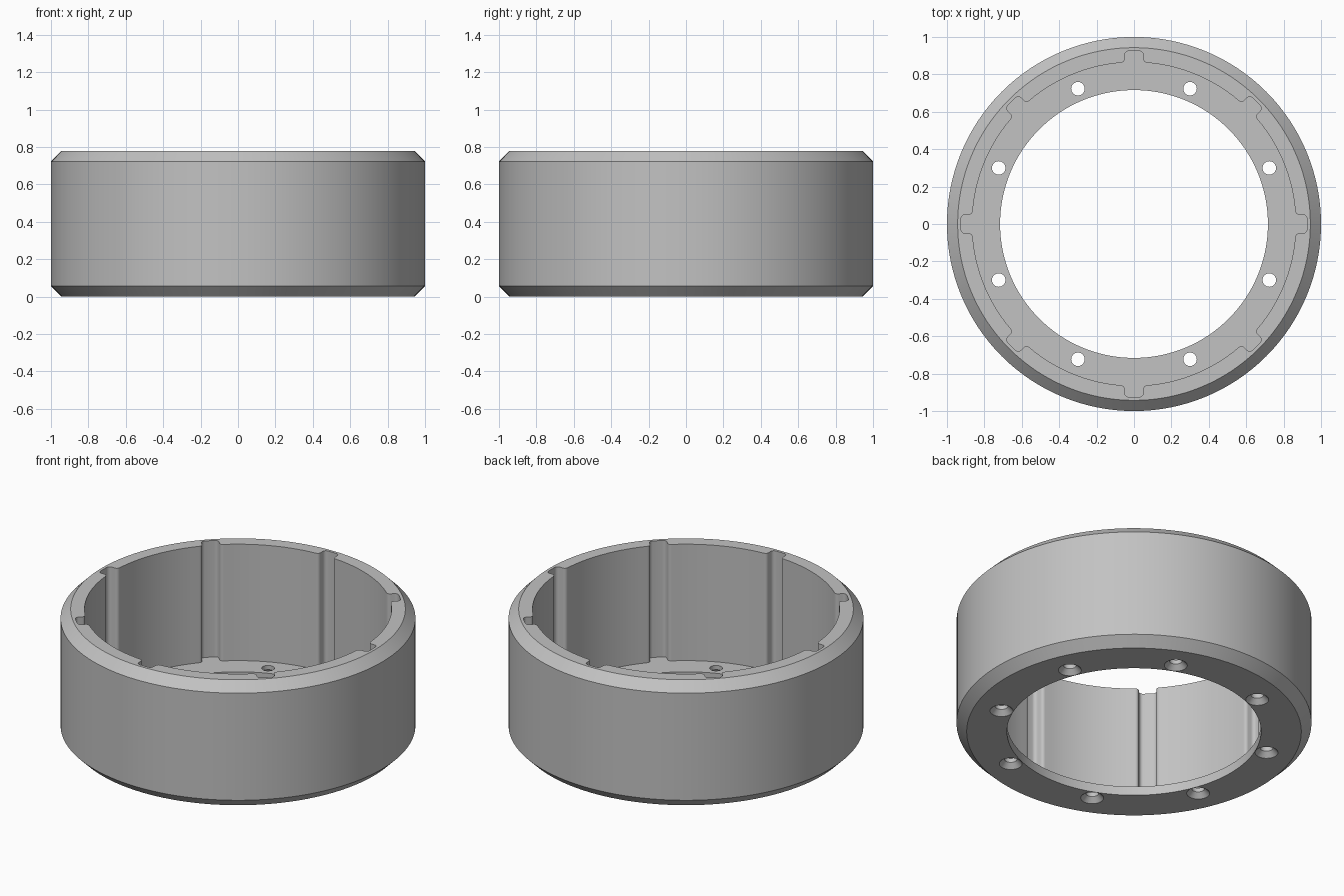
import bpy
import bmesh
import math

if "Cube" in bpy.data.objects:
    bpy.data.objects.remove(bpy.data.objects["Cube"])

R, H, CH = 1.0, 0.78, 0.057           # outer radius, height, chamfer
BORE, FLOOR, OPENING = 0.865, 0.056, 0.716
SEG = 128

grey = bpy.data.materials.new("grey metal")
grey.diffuse_color = (0.54, 0.54, 0.54, 1)
grey.use_nodes = True
grey.node_tree.nodes["Principled BSDF"].inputs["Base Color"].default_value = grey.diffuse_color


def circle(r, n=SEG, cx=0.0, cy=0.0):
    return [(cx + r * math.cos(2 * math.pi * i / n),
             cy + r * math.sin(2 * math.pi * i / n)) for i in range(n)]


def stack(name, layers):
    """Closed solid skinned through (outline, z) layers of equal point count."""
    bm = bmesh.new()
    rings = [[bm.verts.new((x, y, z)) for x, y in pts] for pts, z in layers]
    for a, b in zip(rings, rings[1:]):
        n = len(a)
        for i in range(n):
            j = (i + 1) % n
            bm.faces.new((a[i], a[j], b[j], b[i]))
    bm.faces.new(rings[0][::-1])
    bm.faces.new(rings[-1])
    me = bpy.data.meshes.new(name)
    bm.to_mesh(me)
    bm.free()
    ob = bpy.data.objects.new(name, me)
    bpy.context.collection.objects.link(ob)
    me.materials.append(grey)
    return ob


def cut(target, cutter):
    mod = target.modifiers.new("cut", 'BOOLEAN')
    mod.operation, mod.solver, mod.object = 'DIFFERENCE', 'EXACT', cutter
    bpy.context.view_layer.objects.active = target
    bpy.ops.object.modifier_apply(modifier=mod.name)
    bpy.data.objects.remove(cutter)


def arc(cx, cy, r, a0, a1, n=5):
    return [(cx + r * math.cos(math.radians(a0 + (a1 - a0) * i / n)),
             cy + r * math.sin(math.radians(a0 + (a1 - a0) * i / n))) for i in range(n + 1)]


def slotted_outline():
    """Bore circle with eight rounded keyways."""
    # half a keyway pointing along +x: rounded end, then rounded mouth
    half = arc(0.903, 0.028, 0.022, 0, 90) + arc(0.882, 0.070, 0.020, 270, 180)
    keyway = [(x, -y) for x, y in reversed(half)] + half
    edge = math.atan2(half[-1][1], half[-1][0])
    pts = []
    for k in range(8):
        a = k * math.pi / 4
        c, s = math.cos(a), math.sin(a)
        pts += [(x * c - y * s, x * s + y * c) for x, y in keyway]
        n = 14
        for i in range(1, n):
            b = a + edge + (math.pi / 4 - 2 * edge) * i / n
            pts.append((BORE * math.cos(b), BORE * math.sin(b)))
    return pts


# Chamfered drum
drum = stack("drum", [(circle(R - CH), 0), (circle(R), CH),
                      (circle(R), H - CH), (circle(R - CH), H)])

# Main cavity with keyways, then the floor opening
outline = slotted_outline()
cut(drum, stack("cavity_cutter", [(outline, FLOOR), (outline, 1.0)]))
cut(drum, stack("opening_cutter", [(circle(OPENING), -0.2), (circle(OPENING), 0.4)]))

# Countersunk screw holes from below
for k in range(8):
    a = math.radians(22.5 + 45 * k)
    x, y = 0.783 * math.cos(a), 0.783 * math.sin(a)
    layers = [(circle(r, 32, x, y), z) for r, z in
              ((0.065, -0.1), (0.065, 0.0005), (0.036, 0.03), (0.036, 0.2))]
    cut(drum, stack("screw_hole_cutter", layers))

# Smooth walls with crisp edges
bpy.ops.object.select_all(action='DESELECT')
drum.select_set(True)
bpy.context.view_layer.objects.active = drum
bpy.ops.object.shade_smooth_by_angle(angle=math.radians(30))
